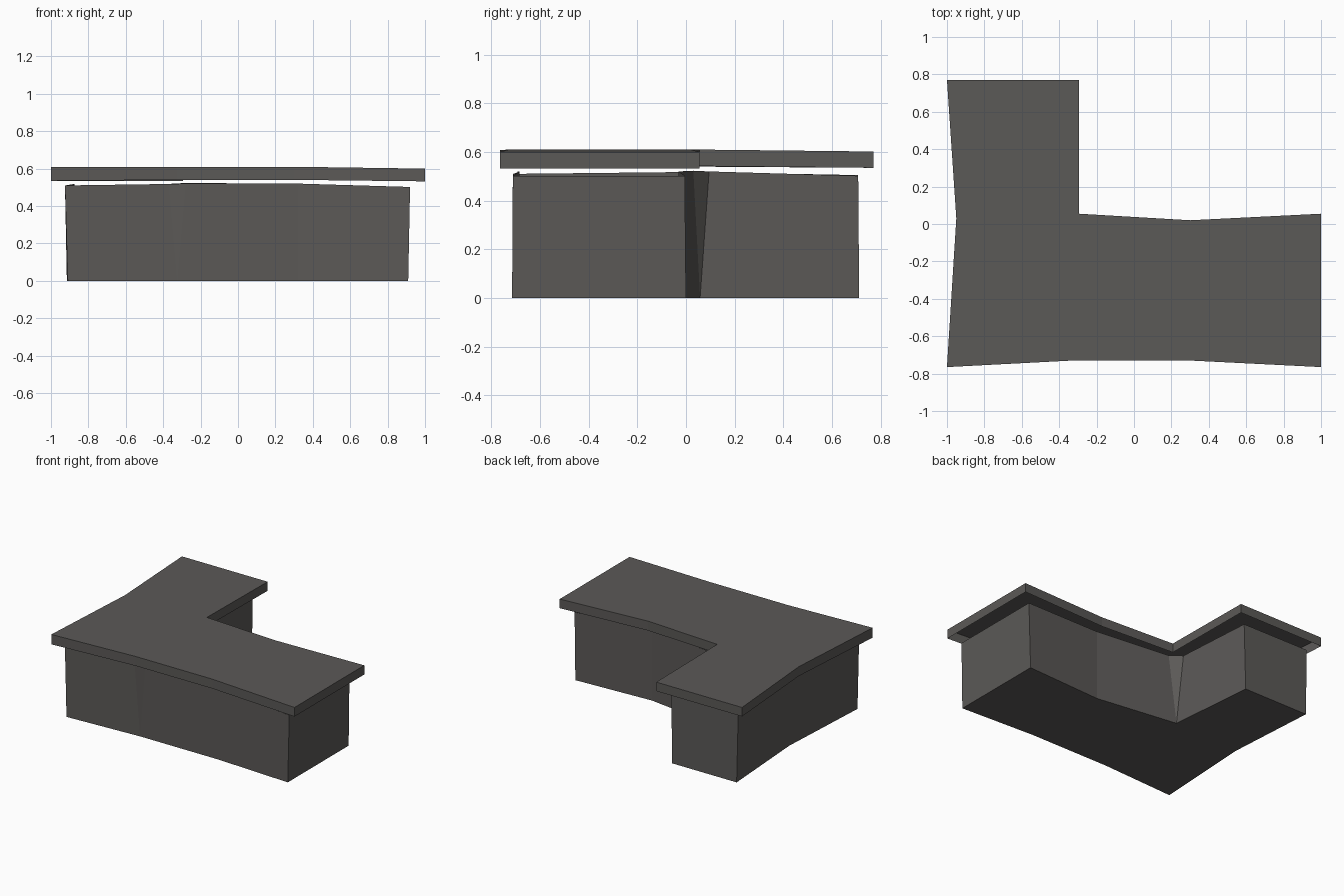
import bpy

mat = bpy.data.materials.new("dark warm grey")
mat.diffuse_color = (0.105, 0.100, 0.095, 1)


def loft(name, low, high, cap_low=False, cap_high=False):
    """Wall between two matching outlines; repeated points collapse to triangles."""
    verts, faces, index = [], [], {}

    def vid(p):
        if p not in index:
            index[p] = len(verts)
            verts.append(p)
        return index[p]

    def add(points):
        ids = list(dict.fromkeys(vid(p) for p in points))
        if len(ids) > 2:
            faces.append(ids)

    n = len(low)
    for i in range(n):
        j = (i + 1) % n
        add([low[i], low[j], high[j], high[i]])
    if cap_low:
        add(low[::-1])
    if cap_high:
        add(high)
    mesh = bpy.data.meshes.new(name)
    mesh.from_pydata(verts, [], faces)
    mesh.materials.append(mat)
    obj = bpy.data.objects.new(name, mesh)
    bpy.context.collection.objects.link(obj)
    return obj


# flat roof slab: L-shaped outline (x, y, underside z, top z), open underneath
roof = [(-1, -0.765, 0.535, 0.608), (-0.33, -0.73, 0.54, 0.61), (0.30, -0.73, 0.54, 0.61),
        (1, -0.765, 0.532, 0.60), (1, 0.055, 0.532, 0.60), (0.30, 0.02, 0.54, 0.61),
        (-0.295, 0.055, 0.542, 0.61), (-0.295, 0.77, 0.535, 0.602),
        (-1, 0.77, 0.535, 0.602), (-0.95, 0.03, 0.54, 0.61)]
loft("roof_slab", [(x, y, a) for x, y, a, b in roof],
     [(x, y, b) for x, y, a, b in roof], cap_high=True)

# walls: floor outline, with one point doubled where the wall folds at the top
floor = [(-0.91, -0.715), (-0.325, -0.685), (-0.325, -0.685), (0.32, -0.685), (0.91, -0.715),
         (0.91, 0.0), (0.30, -0.03), (-0.325, 0.058), (-0.325, 0.058),
         (-0.385, 0.712), (-0.915, 0.712), (-0.87, 0.03)]
eaves = [(-0.925, -0.712, 0.51), (-0.37, -0.685, 0.518), (-0.28, -0.692, 0.52),
         (0.32, -0.685, 0.52), (0.92, -0.712, 0.502),
         (0.92, -0.005, 0.502), (0.30, -0.03, 0.52), (-0.28, 0.03, 0.523), (-0.355, 0.095, 0.52),
         (-0.375, 0.708, 0.502), (-0.925, 0.708, 0.505), (-0.875, 0.03, 0.518)]
loft("building_walls", [(x, y, 0.0) for x, y in floor], eaves, cap_low=True)
